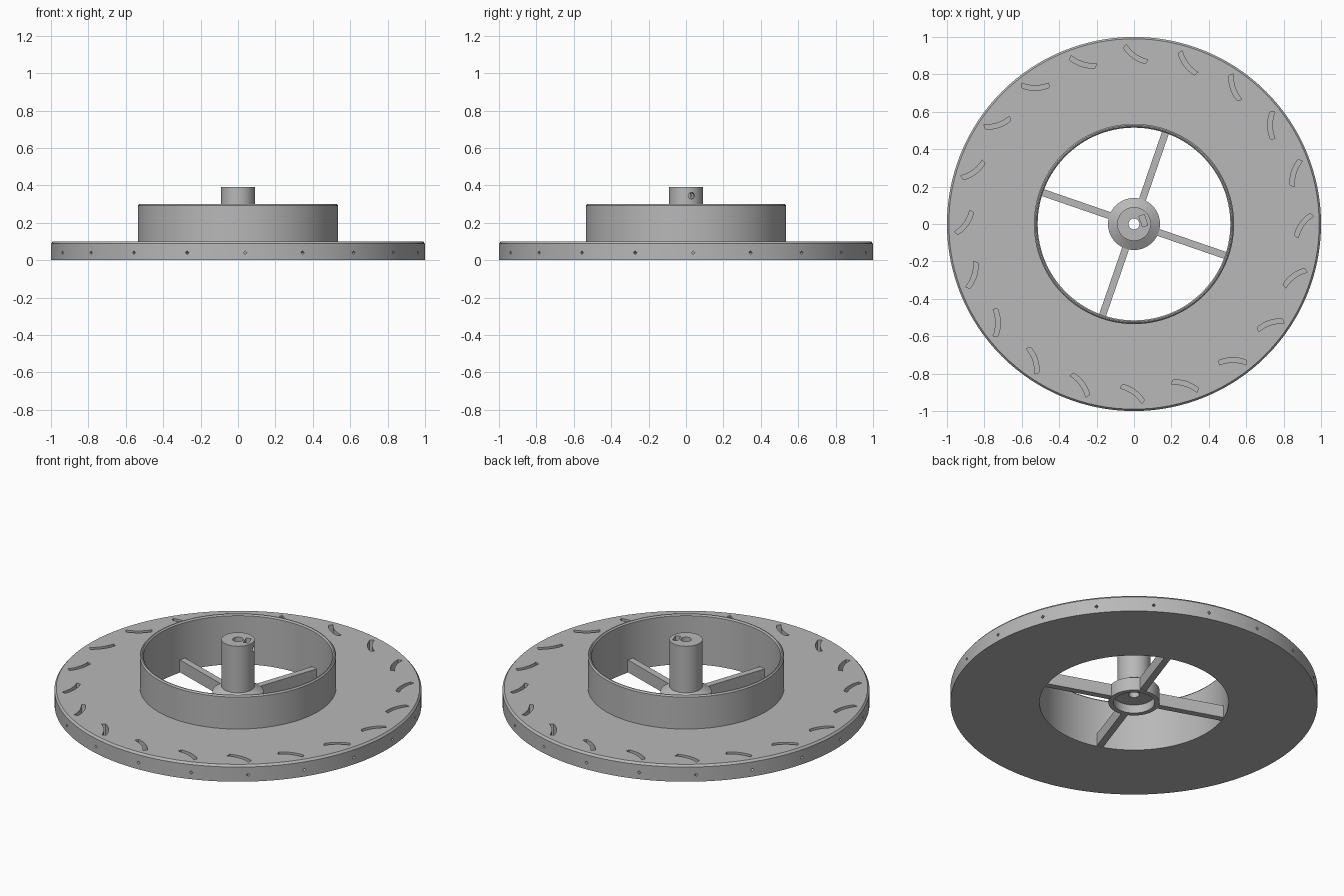
import bpy, bmesh, math
from mathutils import Matrix, Vector

cube = bpy.data.objects.get("Cube")
if cube:
    bpy.data.objects.remove(cube, do_unlink=True)

grey = bpy.data.materials.new("plain grey")
grey.use_nodes = True
tone = (0.48, 0.48, 0.48, 1)
grey.diffuse_color = tone
grey.node_tree.nodes["Principled BSDF"].inputs["Base Color"].default_value = tone

COUNT = 20                      # slots and rim holes
STEP = math.tau / COUNT
SPOKE_ANGLE = math.radians(-19)
SCREW_ANGLE = math.radians(19)


def finish(bm, name):
    bmesh.ops.recalc_face_normals(bm, faces=bm.faces)
    mesh = bpy.data.meshes.new(name)
    bm.to_mesh(mesh)
    bm.free()
    mesh.materials.append(grey)
    obj = bpy.data.objects.new(name, mesh)
    bpy.context.collection.objects.link(obj)
    return obj


def lathe(name, profile, segments):
    """Revolve a closed (radius, height) loop about z."""
    bm = bmesh.new()
    rings = []
    for i in range(segments):
        a = math.tau * i / segments
        rings.append([bm.verts.new((r * math.cos(a), r * math.sin(a), z)) for r, z in profile])
    for i, ring in enumerate(rings):
        after = rings[(i + 1) % segments]
        for j in range(len(profile)):
            k = (j + 1) % len(profile)
            bm.faces.new((ring[j], after[j], after[k], ring[k]))
    return finish(bm, name)


def add_box(bm, size, centre, angle):
    move = Matrix.Rotation(angle, 4, "Z") @ Matrix.Translation(centre) @ Matrix.Diagonal((*size, 1))
    bmesh.ops.create_cube(bm, size=1, matrix=move)


def add_radial_hole(bm, radius, start, end, z, angle, sides):
    move = (Matrix.Rotation(angle, 4, "Z") @ Matrix.Translation(((start + end) / 2, 0, z))
            @ Matrix.Rotation(math.pi / 2, 4, "Y"))
    bmesh.ops.create_cone(bm, cap_ends=True, segments=sides, radius1=radius,
                          radius2=radius, depth=end - start, matrix=move)


def add_slot(bm, angle, bottom, top):
    """Curved blade-shaped prism, bowed toward the centre."""
    a, b = Vector((0.945, 0.053)), Vector((0.862, -0.063))
    across = Vector((b.y - a.y, a.x - b.x)).normalized()
    if across.x > 0:
        across = -across
    inner, outer = [], []
    for i in range(9):
        t = i / 8
        mid = a.lerp(b, t) + across * 0.014 * (4 * t * (1 - t) - 0.5)
        inner.append(mid + across * 0.0125)
        outer.append(mid - across * 0.0125)
    outline = inner + outer[::-1]
    turn = Matrix.Rotation(angle, 3, "Z")
    low = [bm.verts.new(turn @ Vector((p.x, p.y, bottom))) for p in outline]
    high = [bm.verts.new(turn @ Vector((p.x, p.y, top))) for p in outline]
    bm.faces.new(low)
    bm.faces.new(high)
    for i in range(len(low)):
        j = (i + 1) % len(low)
        bm.faces.new((low[i], low[j], high[j], high[i]))


def cut(target, cutter):
    cutter.hide_render = True
    mod = target.modifiers.new("cut", "BOOLEAN")
    mod.operation = "DIFFERENCE"
    mod.solver = "EXACT"
    mod.object = cutter
    bpy.context.view_layer.objects.active = target
    bpy.ops.object.modifier_apply(modifier=mod.name)
    bpy.data.objects.remove(cutter, do_unlink=True)


# Flat disc with the raised collar around its opening
disc = lathe("disc_and_collar", [
    (0.515, 0), (1, 0), (1, 0.088), (0.99, 0.1), (0.535, 0.1),
    (0.535, 0.292), (0.528, 0.3), (0.522, 0.3), (0.515, 0.292)], 128)

# Curved pockets in the top of the disc
bm = bmesh.new()
for i in range(COUNT):
    add_slot(bm, i * STEP, 0.025, 0.15)
cut(disc, finish(bm, "slot_cutter"))

# Small holes through the rim into the pockets
bm = bmesh.new()
for i in range(COUNT):
    add_radial_hole(bm, 0.01, 0.94, 1.05, 0.04, i * STEP + math.radians(2.2), 4)
cut(disc, finish(bm, "rim_hole_cutter"))

# Hub with wide foot, recessed underside and bored shaft
hub = lathe("hub", [
    (0.112, 0), (0.139, 0), (0.139, 0.08), (0.09, 0.11), (0.09, 0.39),
    (0.029, 0.39), (0.029, 0.05), (0.112, 0.05)], 64)

# Nut slot in the shaft top and its screw hole
bm = bmesh.new()
add_box(bm, (0.03, 0.06, 0.12), (0.053, 0, 0.37), SCREW_ANGLE)
cut(hub, finish(bm, "nut_slot_cutter"))
bm = bmesh.new()
add_radial_hole(bm, 0.018, 0.01, 0.12, 0.345, SCREW_ANGLE, 12)
cut(hub, finish(bm, "screw_hole_cutter"))

# Four spokes from hub to collar
bm = bmesh.new()
for i in range(4):
    add_box(bm, (0.397, 0.038, 0.074), (0.3235, 0, 0.041), SPOKE_ANGLE + i * math.pi / 2)
spokes = finish(bm, "spokes")

# Smooth the round walls, keep edges crisp
bpy.ops.object.select_all(action="DESELECT")
for obj in (disc, hub):
    obj.select_set(True)
bpy.context.view_layer.objects.active = disc
bpy.ops.object.shade_smooth_by_angle(angle=math.radians(25))
